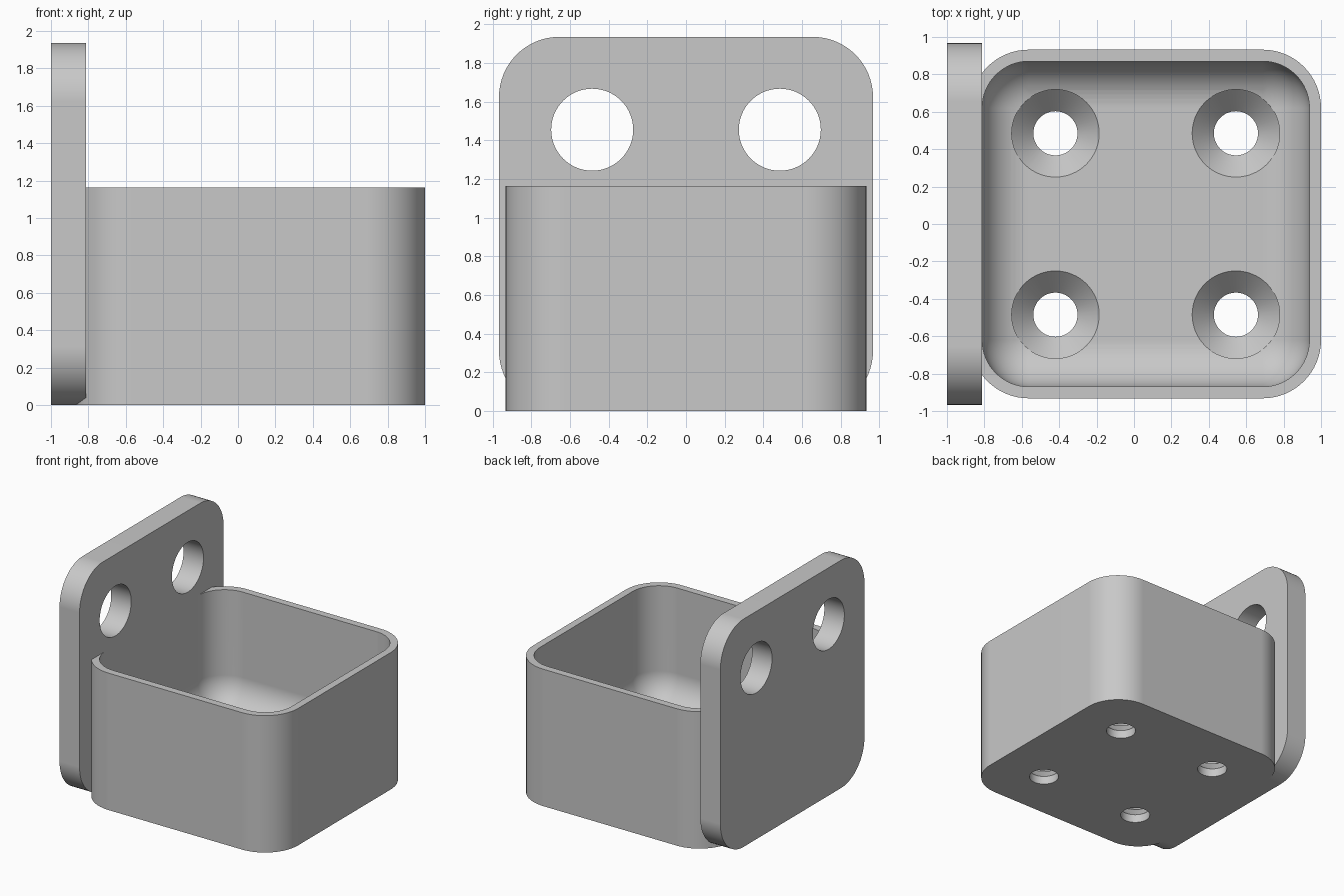
import bpy, bmesh, math
from mathutils import Matrix, Vector

old = bpy.data.objects.get("Cube")
if old:
    bpy.data.objects.remove(old, do_unlink=True)

grey = bpy.data.materials.new("plain grey")
grey.use_nodes = True
colour = (0.58, 0.58, 0.58, 1)
grey.diffuse_color = colour
grey.node_tree.nodes["Principled BSDF"].inputs["Base Color"].default_value = colour

FLOOR = 0.188
RIM = 1.163
WALL_X = -0.812   # front face of the mounting plate


def add_object(name, bm):
    bmesh.ops.recalc_face_normals(bm, faces=bm.faces)
    mesh = bpy.data.meshes.new(name)
    bm.to_mesh(mesh)
    bm.free()
    mesh.materials.append(grey)
    obj = bpy.data.objects.new(name, mesh)
    bpy.context.collection.objects.link(obj)
    return obj


def rounded_box(name, low, high, radius, axis, round_bottom=False):
    """Box with rounded edges along one axis, and optionally a rounded bottom."""
    low, high = Vector(low), Vector(high)
    bm = bmesh.new()
    bmesh.ops.create_cube(bm, size=1)
    for v in bm.verts:
        v.co = Vector([(low[i] + high[i]) / 2 + v.co[i] * (high[i] - low[i]) for i in range(3)])
    edges = []
    for e in bm.edges:
        a, b = e.verts[0].co, e.verts[1].co
        along = abs(a[axis] - b[axis]) > 0.01
        bottom = round_bottom and max(a.z, b.z) < low.z + 0.01
        if along or bottom:
            edges.append(e)
    bmesh.ops.bevel(bm, geom=edges, offset=radius, segments=16, profile=0.5,
                    affect='EDGES', clamp_overlap=True)
    return add_object(name, bm)


def turned(name, profile, matrix):
    """Solid of revolution about z from (radius, height) pairs."""
    bm = bmesh.new()
    count = 64
    rings = [[bm.verts.new((r * math.cos(math.tau * i / count),
                            r * math.sin(math.tau * i / count), z))
              for i in range(count)] for r, z in profile]
    for a, b in zip(rings, rings[1:]):
        for i in range(count):
            j = (i + 1) % count
            bm.faces.new((a[i], a[j], b[j], b[i]))
    bm.faces.new(rings[0][::-1])
    bm.faces.new(rings[-1])
    bmesh.ops.transform(bm, matrix=matrix, verts=bm.verts)
    return add_object(name, bm)


def combine(target, tool, operation):
    """Bake a boolean into the target and remove the tool."""
    mod = target.modifiers.new(operation.lower(), 'BOOLEAN')
    mod.operation = operation
    mod.solver = 'EXACT'
    mod.object = tool
    graph = bpy.context.evaluated_depsgraph_get()
    target_mesh = bpy.data.meshes.new_from_object(target.evaluated_get(graph))
    target.modifiers.clear()
    target.data = target_mesh
    bpy.data.objects.remove(tool, do_unlink=True)


# Open cup with a rounded inner floor
holder = rounded_box("cup_holder", (-0.875, -0.932, 0), (1, 0.932, RIM), 0.312, 2)
cavity = rounded_box("cavity_cutter", (WALL_X, -0.87, FLOOR), (0.938, 0.87, RIM + 0.5),
                     0.25, 2, round_bottom=True)
combine(holder, cavity, 'DIFFERENCE')

# Mounting plate
plate = rounded_box("mounting_plate", (-1, -0.967, 0), (WALL_X, 0.967, 1.935), 0.312, 0)
combine(holder, plate, 'UNION')

# Countersunk floor holes and plain plate holes
screw = [(0.118, -0.2), (0.118, 0.071), (0.234, FLOOR), (0.234, 0.4)]
bolt = [(0.212, -0.3), (0.212, 0.3)]
for side in (-1, 1):
    y = 0.485 * side
    for x in (-0.42, 0.545):
        combine(holder, turned("screw_cutter", screw, Matrix.Translation((x, y, 0))), 'DIFFERENCE')
    place = Matrix.Translation((-0.9, y, 1.455)) @ Matrix.Rotation(math.pi / 2, 4, 'Y')
    combine(holder, turned("bolt_cutter", bolt, place), 'DIFFERENCE')

# One colour and smooth rounding with crisp edges
holder.data.materials.clear()
holder.data.materials.append(grey)
for poly in holder.data.polygons:
    poly.material_index = 0
bpy.ops.object.select_all(action='DESELECT')
holder.select_set(True)
bpy.context.view_layer.objects.active = holder
bpy.ops.object.shade_smooth_by_angle(angle=math.radians(30))
normals = holder.modifiers.new("even_shading", 'WEIGHTED_NORMAL')
normals.keep_sharp = True
